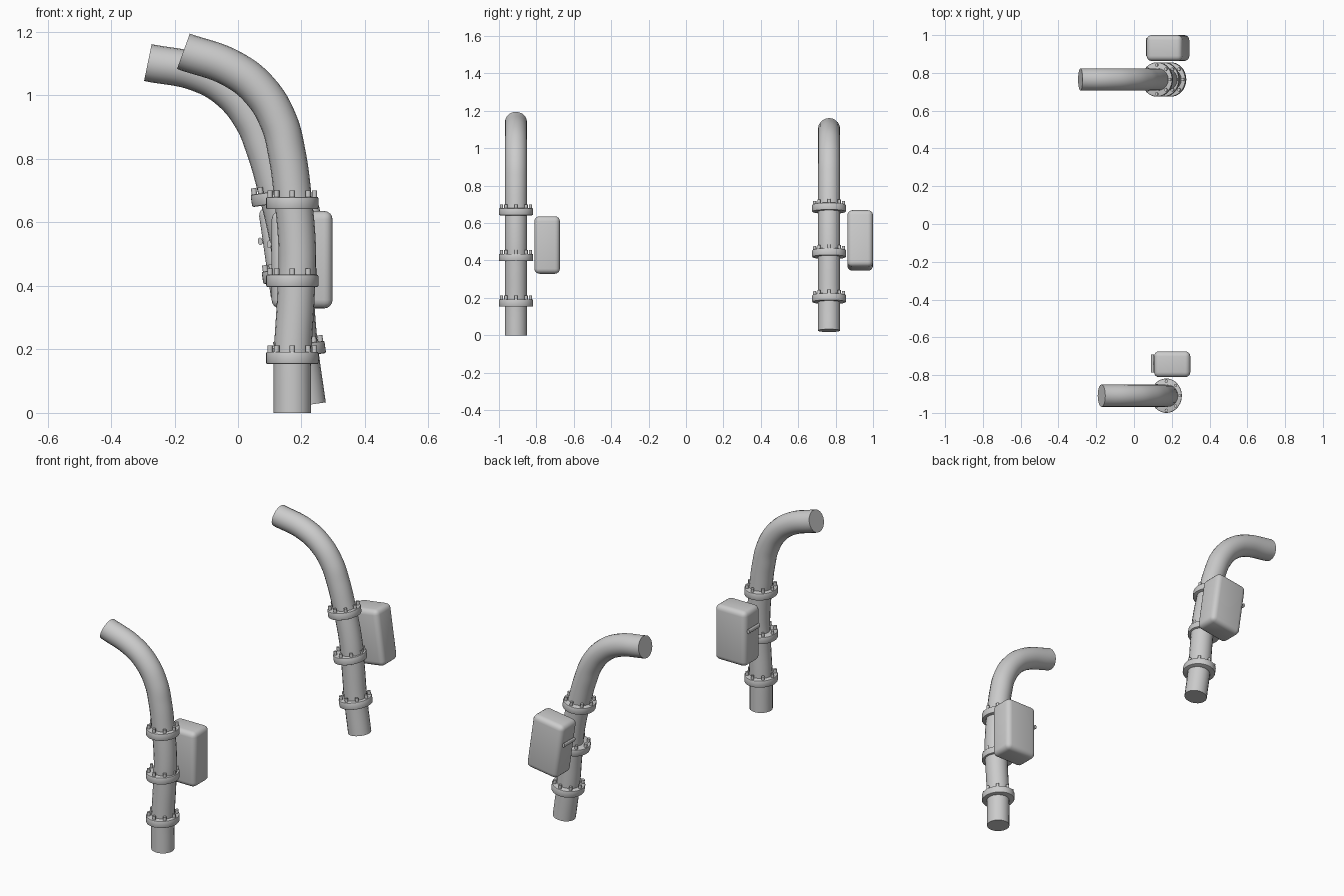
import bpy, bmesh, math
from mathutils import Matrix, Vector

if "Cube" in bpy.data.objects:
    bpy.data.objects.remove(bpy.data.objects["Cube"])

PX, PY = 0.171, -0.909          # pipe axis
parts = []


def add(name, bm, smooth=True):
    me = bpy.data.meshes.new(name)
    bmesh.ops.recalc_face_normals(bm, faces=bm.faces)
    bm.to_mesh(me)
    bm.free()
    if smooth:
        me.shade_smooth()
        me.set_sharp_from_angle(angle=math.radians(40))
    ob = bpy.data.objects.new(name, me)
    bpy.context.collection.objects.link(ob)
    parts.append(ob)
    return ob


def cylinder(bm, loc, r, h, seg, scale=(1, 1, 1), rot=Matrix()):
    m = Matrix.Translation(loc) @ rot @ Matrix.Diagonal((*scale, 1))
    return bmesh.ops.create_cone(bm, cap_ends=True, segments=seg, radius1=r,
                                 radius2=r, depth=h, matrix=m)["verts"]


def bevel(bm, edges, width, seg):
    bmesh.ops.bevel(bm, geom=edges, offset=width, segments=seg, profile=0.5,
                    affect='EDGES')


# bent pipe: swept circle with capped ends
path = [(0.171, 0), (0.172, 0.18), (0.182, 0.36), (0.187, 0.50), (0.171, 0.697),
        (0.154, 0.817), (0.129, 0.915), (0.070, 1.014), (-0.017, 1.083), (-0.172, 1.139)]
cu = bpy.data.curves.new("pipe_path", 'CURVE')
cu.dimensions = '3D'
cu.bevel_depth = 0.0592
cu.bevel_resolution = 8
cu.resolution_u = 8
cu.use_fill_caps = True
sp = cu.splines.new('BEZIER')
sp.bezier_points.add(len(path) - 1)
for p, (x, z) in zip(sp.bezier_points, path):
    p.co = (x, PY, z)
    p.handle_left_type = p.handle_right_type = 'AUTO'
tmp = bpy.data.objects.new("pipe_path", cu)
bpy.context.collection.objects.link(tmp)
dg = bpy.context.evaluated_depsgraph_get()
bm = bmesh.new()
bm.from_mesh(bpy.data.meshes.new_from_object(tmp.evaluated_get(dg)))
bpy.data.objects.remove(tmp)
bmesh.ops.remove_doubles(bm, verts=bm.verts, dist=1e-5)
add("pipe", bm)

# three flanges, each with a ring of eight bolts
for i, z in enumerate((0.173, 0.416, 0.661)):
    bm = bmesh.new()
    cylinder(bm, (PX, PY, z), 0.091, 0.039, 40, (0.905, 1, 1))
    rims = [e for e in bm.edges if abs(e.verts[0].co.z - e.verts[1].co.z) < 1e-6]
    bevel(bm, rims, 0.005, 2)
    add(f"flange_{i + 1}", bm)
    bm = bmesh.new()
    for k in range(8):
        a = k * math.pi / 4
        cylinder(bm, (PX + 0.070 * math.cos(a), PY + 0.077 * math.sin(a), z + 0.024),
                 0.0085, 0.03, 12)
    add(f"flange_bolts_{i + 1}", bm)

# rounded control box behind the pipe
bm = bmesh.new()
lo, hi = Vector((0.106, -0.811, 0.329)), Vector((0.298, -0.674, 0.636))
bmesh.ops.create_cube(bm, size=1, matrix=Matrix.Translation((lo + hi) / 2)
                      @ Matrix.Diagonal((*(hi - lo), 1)))
bevel(bm, bm.edges[:], 0.027, 4)
add("control_box", bm)

# bar handle on the left side of the box
bm = bmesh.new()
cylinder(bm, (0.098, -0.738, 0.531), 0.012, 0.095, 16, (1, 0.6, 1),
         Matrix.Rotation(math.pi / 2, 4, 'Z') @ Matrix.Rotation(math.pi / 2, 4, 'Y'))
cylinder(bm, (0.104, -0.738, 0.531), 0.008, 0.02, 12,
         rot=Matrix.Rotation(math.pi / 2, 4, 'Y'))
add("box_handle", bm)

# second, leaning assembly at the back
lean = (Matrix.Translation((0.218, 1.674, 0.025))
        @ Matrix.Rotation(math.radians(-8.2), 4, 'Y')
        @ Matrix.Translation((-PX, 0, 0)))
for ob in parts[:]:
    c = bpy.data.objects.new("leaning_" + ob.name, ob.data)
    c.matrix_world = lean
    bpy.context.collection.objects.link(c)
